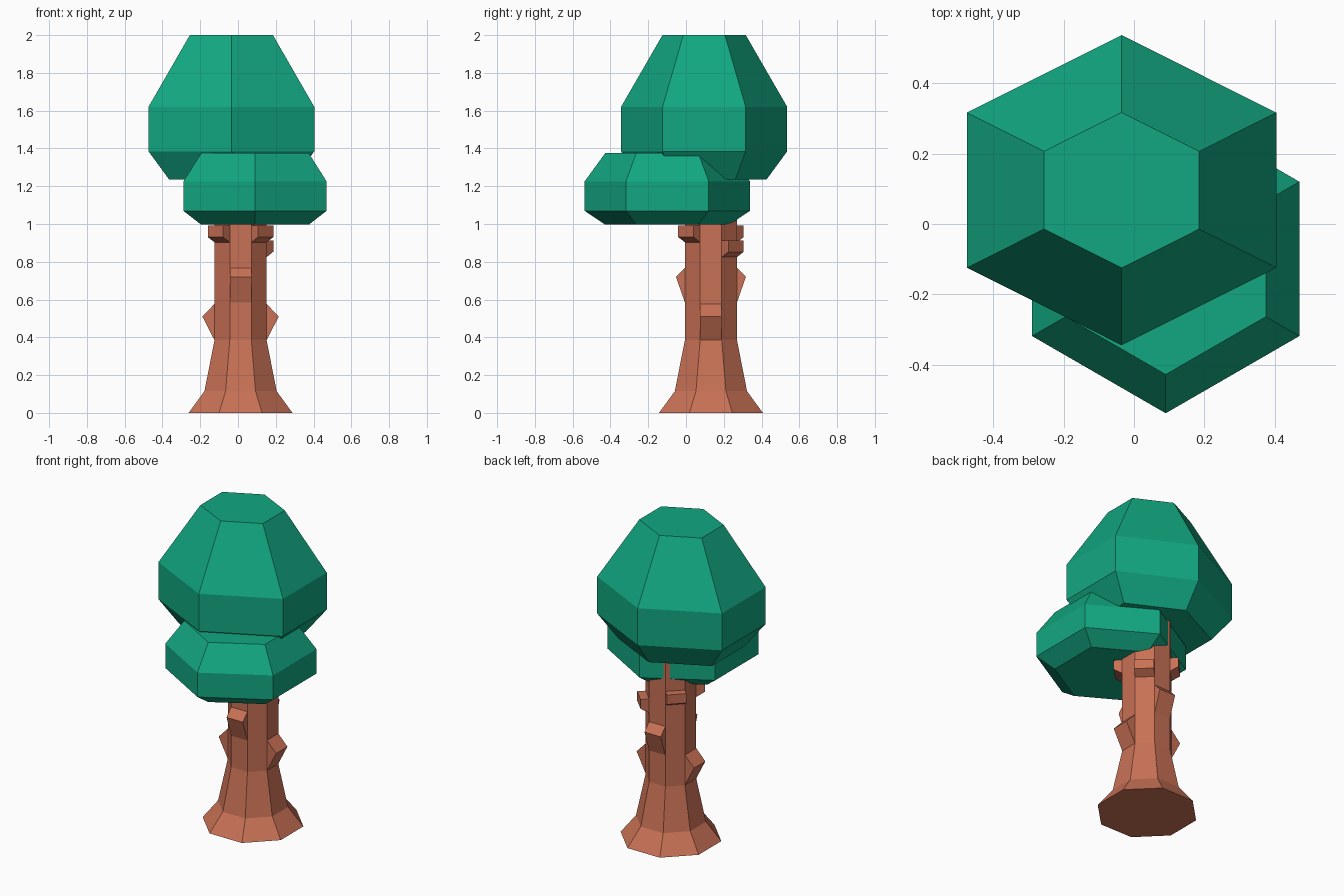
import bpy, bmesh, math
from mathutils import Matrix, Vector

cube = bpy.data.objects.get("Cube")
if cube:
    bpy.data.objects.remove(cube, do_unlink=True)


def material(name, color):
    m = bpy.data.materials.new(name)
    m.use_nodes = True
    m.diffuse_color = color
    m.node_tree.nodes["Principled BSDF"].inputs["Base Color"].default_value = color
    return m


LEAF = material("leaf green", (0.006, 0.39, 0.22, 1))
BARK = material("bark brown", (0.58, 0.165, 0.092, 1))


def finish(bm, name, mat):
    bmesh.ops.recalc_face_normals(bm, faces=bm.faces)
    mesh = bpy.data.meshes.new(name)
    bm.to_mesh(mesh)
    bm.free()
    mesh.materials.append(mat)
    obj = bpy.data.objects.new(name, mesh)
    bpy.context.collection.objects.link(obj)
    return obj


def stack(name, mat, center, sides, turn, levels, x_scale=1.0):
    """Faceted solid made of stacked polygon rings, levels = (radius, height)."""
    bm = bmesh.new()
    rings = []
    for r, z in levels:
        ring = []
        for i in range(sides):
            a = turn + math.tau * i / sides
            ring.append(bm.verts.new((center[0] + r * x_scale * math.cos(a),
                                      center[1] + r * math.sin(a), z)))
        rings.append(ring)
    for low, high in zip(rings, rings[1:]):
        for i in range(sides):
            j = (i + 1) % sides
            bm.faces.new((low[i], low[j], high[j], high[i]))
    bm.faces.new(rings[0])
    bm.faces.new(rings[-1])
    return finish(bm, name, mat)


# Trunk: octagon with flat sides on the axes, flared roots
TRUNK = (0.0135, 0.132)
FLAT = 0.138
corner = 1 / math.cos(math.pi / 8)
stack("trunk", BARK, TRUNK, 8, math.pi / 8,
      [(r * corner, z) for r, z in
       ((0.275, 0), (0.191, 0.115), (FLAT, 0.385), (FLAT, 1.26))])


def knot(name, angle, profile):
    """Bark lump across one trunk side, profile = (outward, height)."""
    half = FLAT * math.tan(math.pi / 8)
    bm = bmesh.new()
    first = bm.faces.new([bm.verts.new((d, -half, z)) for d, z in profile])
    out = bmesh.ops.extrude_face_region(bm, geom=[first])
    moved = [v for v in out["geom"] if isinstance(v, bmesh.types.BMVert)]
    bmesh.ops.translate(bm, verts=moved, vec=Vector((0, 2 * half, 0)))
    bm.transform(Matrix.Translation((*TRUNK, 0)) @
                 Matrix.Rotation(math.radians(angle), 4, "Z"))
    return finish(bm, name, BARK)


def wedge(bottom, peak, top, reach):
    inner = FLAT - 0.02
    return [(inner, bottom), (FLAT, bottom), (reach, peak), (FLAT, top), (inner, top)]


def stub(z):
    inner, reach = FLAT - 0.02, FLAT + 0.05
    return [(inner, z), (FLAT, z), (reach, z + 0.028), (reach, z + 0.088),
            (FLAT, z + 0.088), (inner, z + 0.088)]


# Bark wedges on the four axis sides
for name, angle in (("left_knot", 0), ("right_knot", 180)):
    knot(name, angle, wedge(0.385, 0.51, 0.577, 0.202))
for name, angle in (("back_knot", 90), ("front_knot", 270)):
    knot(name, angle, wedge(0.585, 0.72, 0.768, 0.185))

# Branch stubs on the diagonal sides, one set lower
for name, angle, z in (("back_left_stub", 45, 0.825), ("back_right_stub", 135, 0.903),
                       ("front_right_stub", 225, 0.903), ("front_left_stub", 315, 0.903)):
    knot(name, angle, stub(z))

# Foliage: two hexagonal clumps
stack("lower_foliage", LEAF, (0.09, -0.099), 6, math.pi / 6,
      ((0.33, 0.997), (0.438, 1.07), (0.438, 1.225), (0.328, 1.376)))
stack("upper_foliage", LEAF, (-0.035, 0.096), 6, math.pi / 6,
      ((0.33, 1.235), (0.44, 1.385), (0.44, 1.62), (0.2205, 2.0)), x_scale=1.152)
